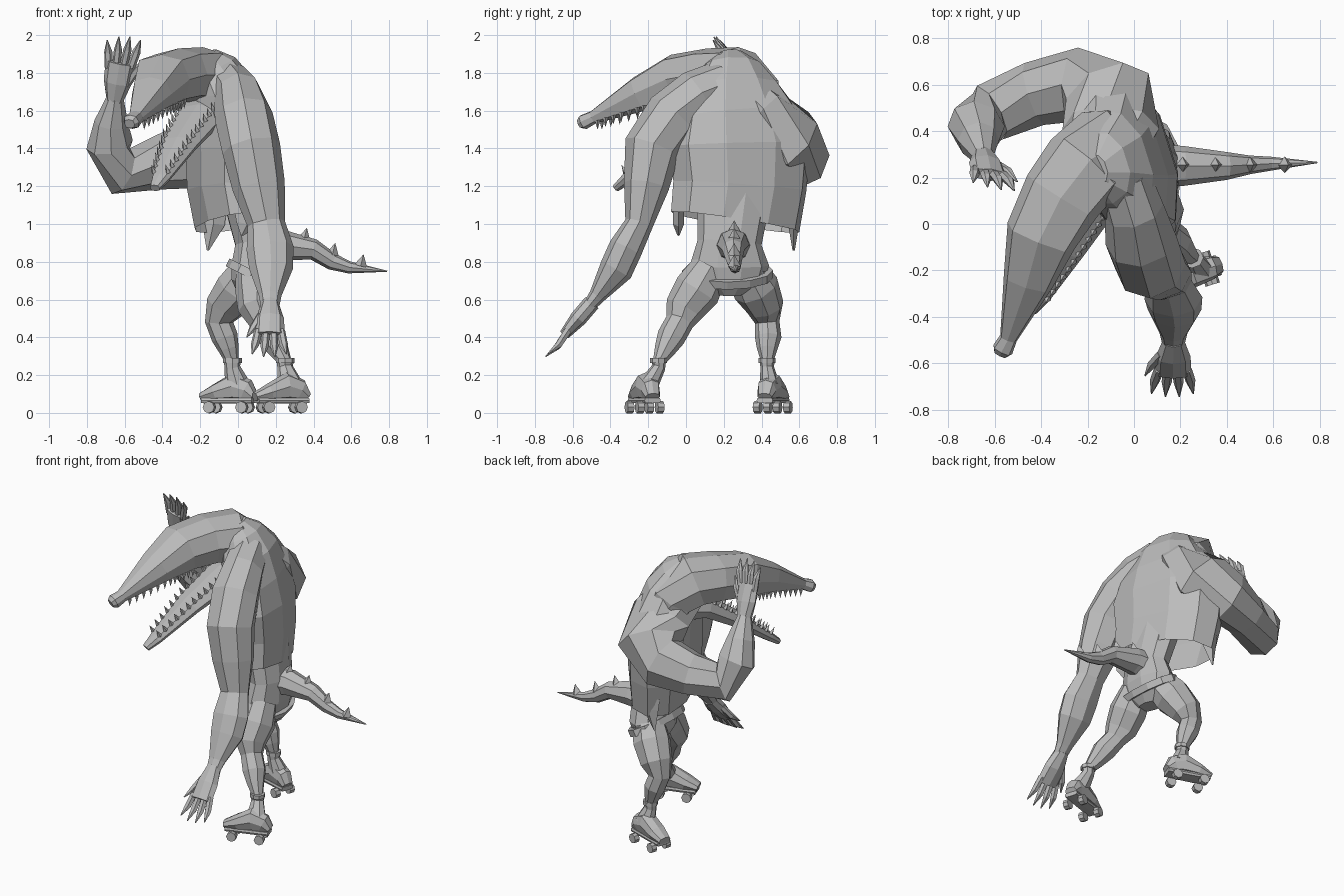
import bpy, bmesh, math
from mathutils import Vector, Matrix

cube = bpy.data.objects.get("Cube")
if cube:
    bpy.data.objects.remove(cube)

grey = bpy.data.materials.new("plain grey")
grey.use_nodes = True
grey.diffuse_color = (0.5, 0.5, 0.5, 1)
grey.node_tree.nodes["Principled BSDF"].inputs["Base Color"].default_value = (0.5, 0.5, 0.5, 1)

X, Y, Z = Vector((1, 0, 0)), Vector((0, 1, 0)), Vector((0, 0, 1))
BACK = Vector((.95, .3, 0))


def finish(name, bm):
    """Turn a bmesh into a flat shaded object."""
    bmesh.ops.recalc_face_normals(bm, faces=bm.faces)
    mesh = bpy.data.meshes.new(name)
    bm.to_mesh(mesh)
    bm.free()
    mesh.materials.append(grey)
    bpy.context.collection.objects.link(bpy.data.objects.new(name, mesh))


def add_tube(bm, rows, ref, sides=8, power=1.0, open_start=False):
    """Loft rings (x, y, z, width, height); height runs along ref."""
    pts = [Vector(r[:3]) for r in rows]
    rings = []
    for i, row in enumerate(rows):
        along = (pts[min(i + 1, len(pts) - 1)] - pts[max(i - 1, 0)]).normalized()
        side = along.cross(ref).normalized()
        up = side.cross(along)
        ring = []
        for k in range(sides):
            a = math.tau * k / sides
            c, s = (math.copysign(abs(v) ** power, v) for v in (math.cos(a), math.sin(a)))
            ring.append(bm.verts.new(pts[i] + side * c * row[3] + up * s * row[4]))
        rings.append(ring)
    for a, b in zip(rings, rings[1:]):
        for k in range(sides):
            j = (k + 1) % sides
            bm.faces.new((a[k], a[j], b[j], b[k]))
    if not open_start:
        bm.faces.new(rings[0])
    bm.faces.new(rings[-1])
    return [[v.co.copy() for v in ring] for ring in rings]


def tube(name, rows, ref, **options):
    bm = bmesh.new()
    rings = add_tube(bm, rows, ref, **options)
    finish(name, bm)
    return rings


def add_spike(bm, base, direction, radius, height):
    spin = direction.to_track_quat('Z', 'Y').to_matrix().to_4x4()
    place = Matrix.Translation(base + direction.normalized() * height * 0.45) @ spin
    bmesh.ops.create_cone(bm, cap_ends=True, segments=4, radius1=radius, radius2=0,
                          depth=height, matrix=place)


def teeth(name, rings, tracks, direction, per_section):
    bm = bmesh.new()
    for k in tracks:
        for a, b in zip(rings, rings[1:]):
            for i in range(per_section):
                add_spike(bm, a[k].lerp(b[k], (i + 0.5) / per_section), direction, 0.015, 0.05)
    finish(name, bm)


# Torso with a slanted open hem and two torn tags, turned slightly to its left
tube("torso", [
    (-.02, .26, 1.01, .36, .19), (-.04, .285, 1.2, .37, .21), (-.045, .285, 1.42, .395, .21),
    (-.06, .27, 1.58, .34, .19), (-.09, .25, 1.72, .25, .17), (-.14, .24, 1.83, .16, .13),
    (-.17, .23, 1.9, .07, .06)], BACK, sides=10, power=.9, open_start=True)
for name, x, y, low in (("hem_tag_left", .05, -.04, .94), ("hem_tag_right", -.13, .57, .86)):
    tube(name, [(x, y, 1.08, .03, .07), (x, y, 1.0, .03, .06), (x - .03, y, low, .006, .006)],
         X, sides=4)

# Waist, hips and tilted belt
tube("waist", [
    (.03, .26, 1.2, .2, .13), (.09, .23, .9, .17, .11), (.08, .23, .78, .21, .12),
    (.07, .23, .69, .18, .11), (.06, .23, .63, .08, .07)], X, sides=10)
tube("belt", [(.06, .22, .715, .24, .14), (.08, .22, .755, .24, .14)], X, sides=12)

# Head, upper jaw and neck
head = tube("head", [
    (-.575, -.56, 1.53, .03, .025), (-.565, -.54, 1.54, .045, .04), (-.54, -.49, 1.565, .038, .035),
    (-.455, -.24, 1.69, .11, .095), (-.4, -.05, 1.765, .155, .135), (-.31, .12, 1.79, .175, .14),
    (-.22, .24, 1.79, .185, .155), (-.14, .31, 1.7, .19, .15), (-.08, .31, 1.52, .19, .14)],
    Z, power=.7)
teeth("upper_teeth", head[2:5], (5, 7), -Z, 6)

# Lower jaw
jaw = tube("lower_jaw", [
    (-.1, .27, 1.62, .17, .12), (-.2, .12, 1.57, .14, .07), (-.31, -.09, 1.42, .105, .05),
    (-.41, -.31, 1.24, .05, .03), (-.44, -.37, 1.19, .028, .02)], Z, power=.8)
teeth("lower_teeth", jaw[1:4], (1, 3), Vector((-.25, -.4, .8)), 6)

# Tail with a row of spikes
tube("tail", [
    (.05, .25, .88, .1, .1), (.22, .25, .89, .085, .085), (.4, .25, .865, .06, .055),
    (.5, .255, .8, .04, .045), (.59, .26, .77, .03, .032), (.79, .265, .75, .003, .003)], Z)
bm = bmesh.new()
for x, z in ((.21, .96), (.35, .92), (.5, .84), (.65, .78)):
    add_spike(bm, Vector((x, .255, z)), Vector((.25, 0, 1)), .035, .065)
finish("tail_spikes", bm)

# Arms with shoulders: left hangs down, right is bent and raised
tube("left_arm", [
    (-.05, .2, 1.74, .13, .12), (0, .06, 1.68, .14, .13), (.03, -.07, 1.57, .15, .155),
    (.07, -.18, 1.4, .15, .155), (.11, -.21, 1.2, .12, .14), (.15, -.25, 1.0, .075, .1),
    (.17, -.32, .87, .09, .125), (.175, -.37, .76, .09, .115), (.17, -.47, .62, .045, .06),
    (.17, -.51, .57, .035, .05)], X)
tube("right_arm", [
    (-.15, .25, 1.72, .17, .13), (-.1, .41, 1.58, .21, .15), (-.11, .54, 1.44, .22, .19),
    (-.25, .6, 1.36, .18, .16),
    (-.43, .56, 1.32, .14, .14), (-.62, .48, 1.28, .13, .13), (-.68, .42, 1.42, .125, .12),
    (-.67, .36, 1.54, .09, .09), (-.65, .29, 1.67, .045, .045)], Y)


def hand(name, wrist, tip, spread):
    """Palm, four clawed fingers and a thumb on the spread side."""
    wrist, tip, spread = Vector(wrist), Vector(tip), Vector(spread).normalized()
    reach = tip - wrist
    flat = reach.cross(spread).normalized()
    bm = bmesh.new()
    add_tube(bm, [(*(wrist + reach * t), w, h) for t, w, h in
                  ((-.05, .045, .045), (.25, .075, .045), (.56, .08, .028))], flat)

    def finger(base, end, bend):
        mid = base.lerp(end, .55) + flat * bend
        add_tube(bm, [(*base, .022, .022), (*mid, .022, .02), (*end, .003, .003)], flat, sides=6)

    for i in range(4):
        s = (i - 1.5) / 1.5
        finger(wrist + reach * .48 + spread * s * .06,
               wrist + reach * (1 - .08 * abs(s)) + spread * s * .09, .012)
    finger(wrist + reach * .2 + spread * .05, wrist + reach * .6 + spread * .12, .01)
    finish(name, bm)


hand("left_hand", (.17, -.51, .57), (.165, -.75, .29), -X)
hand("right_hand", (-.65, .29, 1.67), (-.6, .15, 2.0), (1, -.2, 0))

# Legs
tube("right_leg", [
    (.07, .31, .77, .1, .1), (0, .37, .66, .125, .12), (-.07, .42, .56, .1, .105),
    (-.1, .43, .48, .065, .075), (-.07, .435, .4, .07, .07), (-.05, .43, .34, .055, .055),
    (-.03, .43, .27, .032, .035)], X)
tube("left_leg", [
    (.09, .13, .77, .1, .1), (.1, .06, .65, .125, .115), (.1, -.01, .55, .105, .1),
    (.13, -.035, .48, .075, .07), (.18, -.08, .4, .075, .075), (.21, -.11, .34, .058, .058),
    (.25, -.145, .27, .032, .035)], X)


def skate(side_name, ankle, centre, forward):
    """Boot, sole plate and four wheels."""
    ankle, centre = Vector(ankle), Vector(centre)
    forward = Vector(forward).normalized()
    side = forward.cross(Z)
    at = lambda along, z, w, h: (*(centre + forward * along + Z * z), w, h)
    tube(side_name + "_boot", [
        at(-.11, .085, .04, .025), at(-.07, .12, .052, .06), at(0, .14, .06, .075),
        at(.1, .11, .062, .045), at(.18, .085, .045, .024)], Z, power=.8)
    tube(side_name + "_boot_shaft", [
        (*ankle, .04, .045), (*(ankle - Z * .04), .036, .042),
        at(-.02, .14, .055, .07)], X)
    tube(side_name + "_boot_cuff", [
        (*(ankle + Z * .01), .045, .05), (*(ankle - Z * .015), .045, .05)], X)
    tube(side_name + "_sole", [at(-.11, .065, .045, .014), at(.17, .065, .05, .014)],
         Z, power=.3)
    bm = bmesh.new()
    for along in (-.06, .12):
        for s in (-1, 1):
            spot = centre + forward * along + side * s * .055 + Z * .03
            spin = side.to_track_quat('Z', 'Y').to_matrix().to_4x4()
            bmesh.ops.create_cone(bm, cap_ends=True, segments=8, radius1=.032, radius2=.032,
                                  depth=.035, matrix=Matrix.Translation(spot) @ spin)
    finish(side_name + "_wheels", bm)


skate("right", (-.03, .43, .28), (-.02, .45, 0), (-1, .32, 0))
skate("left", (.25, -.145, .28), (.26, -.21, 0), (-1, -.32, 0))
